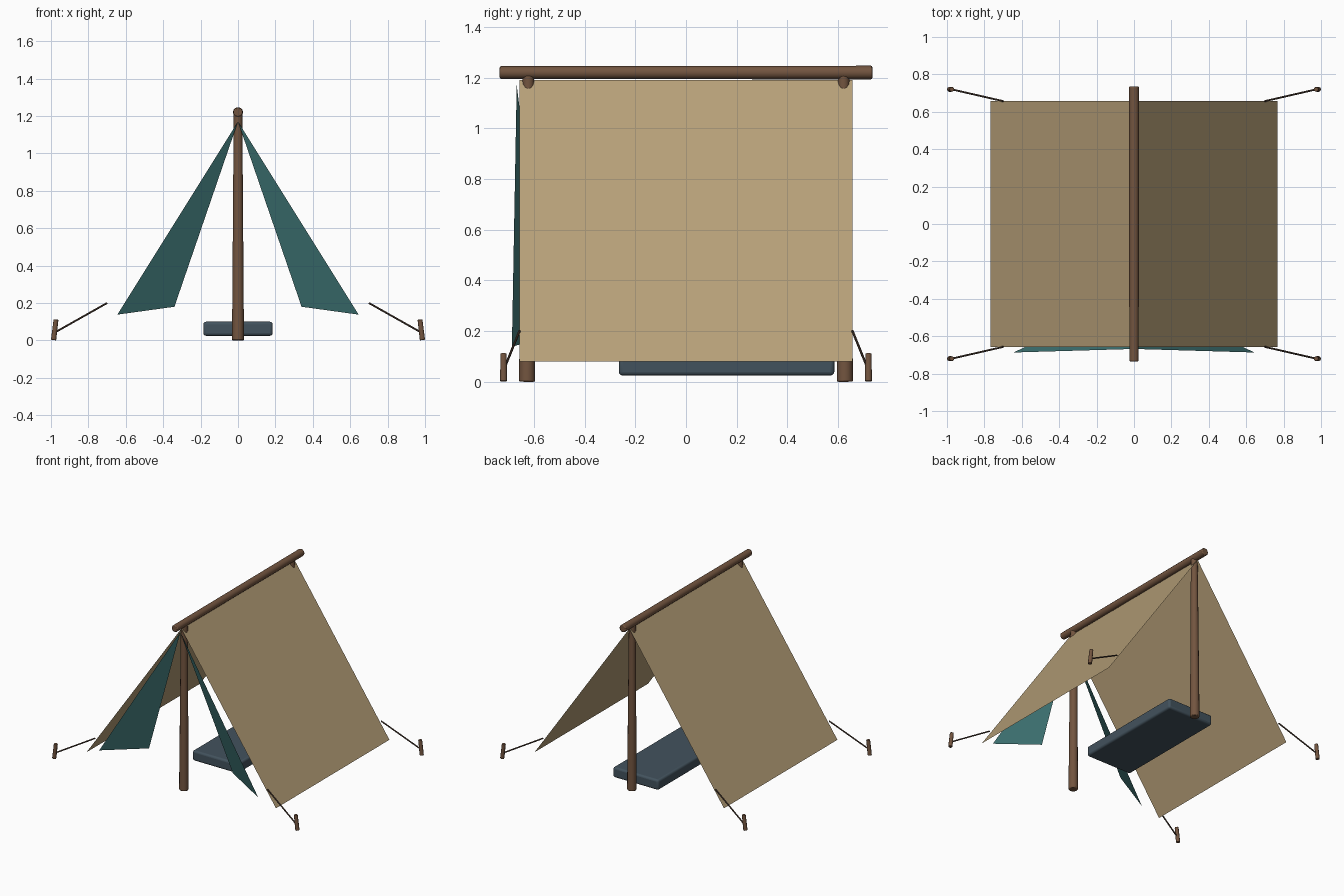
import bpy, bmesh, math
from mathutils import Vector

if "Cube" in bpy.data.objects:
    bpy.data.objects.remove(bpy.data.objects["Cube"])


def material(name, rgb):
    m = bpy.data.materials.new(name)
    m.diffuse_color = (*rgb, 1)
    m.use_nodes = True
    m.node_tree.nodes["Principled BSDF"].inputs["Base Color"].default_value = m.diffuse_color
    return m


WOOD = material("wood", (0.17, 0.09, 0.05))
ROPE = material("rope", (0.08, 0.05, 0.035))
CANVAS = material("canvas", (0.47, 0.35, 0.19))
TEAL = material("teal_cloth", (0.05, 0.18, 0.18))
SLATE = material("slate_cloth", (0.055, 0.085, 0.11))


def rod(name, a, b, r1, r2, mat, sides=12, bevel=0.0):
    """Tapered rod running from point a to point b."""
    a, b = Vector(a), Vector(b)
    d = b - a
    bpy.ops.mesh.primitive_cone_add(vertices=sides, radius1=r1, radius2=r2,
                                    depth=d.length, location=(a + b) / 2)
    ob = bpy.context.object
    ob.name = name
    ob.rotation_euler = d.to_track_quat('Z', 'Y').to_euler()
    ob.data.materials.append(mat)
    bpy.ops.object.shade_smooth_by_angle(angle=math.radians(40))
    if bevel:
        m = ob.modifiers.new("bevel", 'BEVEL')
        m.width, m.segments = bevel, 2
        m.limit_method, m.angle_limit = 'ANGLE', math.radians(50)
    return ob


def sheet(name, points, mat):
    """Single flat cloth face."""
    me = bpy.data.meshes.new(name)
    me.from_pydata(points, [], [list(range(len(points)))])
    me.materials.append(mat)
    ob = bpy.data.objects.new(name, me)
    bpy.context.collection.objects.link(ob)
    return ob


# Ridge pole and upright posts
rod("ridge_pole", (0, -0.735, 1.22), (0, 0.735, 1.22), 0.025, 0.027, WOOD, bevel=0.006)
for end, sy in (("front", -1), ("back", 1)):
    rod(f"{end}_post", (0, sy * 0.627, 0), (0, sy * 0.622, 1.21), 0.032, 0.023, WOOD, bevel=0.006)

for side, sx in (("left", -1), ("right", 1)):
    # Sloping canvas roof and tied-back door flap
    roof = [(0, -0.657, 1.19), (sx * 0.768, -0.657, 0.08),
            (sx * 0.768, 0.657, 0.08), (0, 0.657, 1.19)]
    flap = [(0, -0.668, 1.17), (sx * 0.34, -0.545, 0.18), (sx * 0.645, -0.687, 0.138)]
    if sx < 0:
        roof.reverse()
        flap.reverse()
    sheet(f"{side}_roof", roof, CANVAS)
    sheet(f"{side}_flap", flap, TEAL)

    # Guy ropes and ground stakes at the corners
    for end, sy in (("front", -1), ("back", 1)):
        rod(f"{end}_{side}_rope", (sx * 0.70, sy * 0.657, 0.2),
            (sx * 0.975, sy * 0.72, 0.045), 0.005, 0.005, ROPE, sides=8)
        rod(f"{end}_{side}_stake", (sx * 0.986, sy * 0.72, 0.002),
            (sx * 0.973, sy * 0.72, 0.112), 0.014, 0.013, WOOD, sides=10, bevel=0.003)

# Sleeping mat
bpy.ops.mesh.primitive_cube_add(size=1, location=(0, 0.16, 0.0625))
mat = bpy.context.object
mat.name = "sleeping_mat"
mat.scale = (0.37, 0.85, 0.075)
bpy.ops.object.transform_apply(location=False, rotation=False, scale=True)
mat.data.materials.append(SLATE)
b = mat.modifiers.new("bevel", 'BEVEL')
b.width, b.segments = 0.014, 3
bpy.ops.object.shade_smooth_by_angle(angle=math.radians(40))
